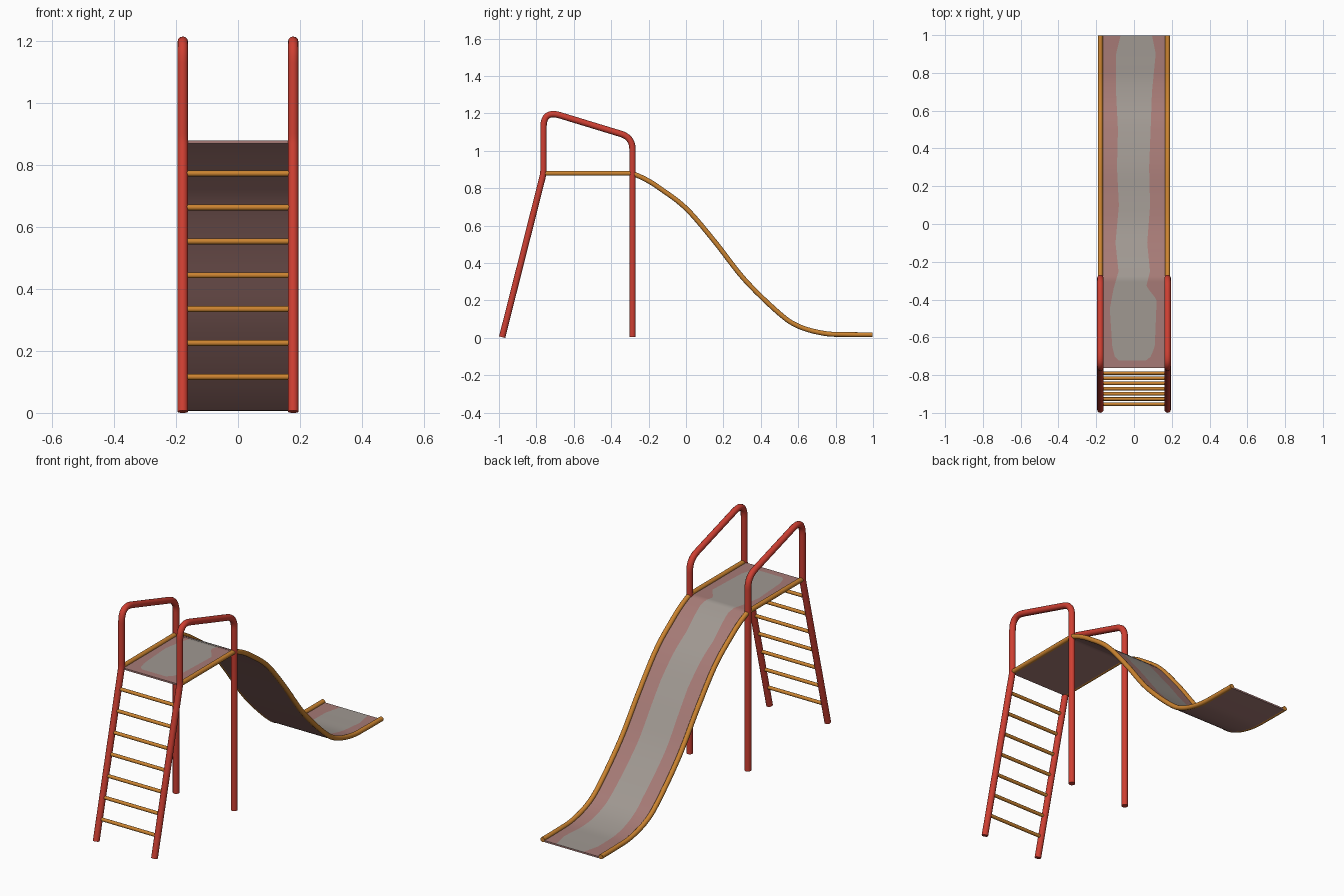
import bpy, bmesh
from mathutils import Vector

if "Cube" in bpy.data.objects:
    bpy.data.objects.remove(bpy.data.objects["Cube"])


def material(name, rgb):
    m = bpy.data.materials.new(name)
    m.diffuse_color = (*rgb, 1)
    m.use_nodes = True
    m.node_tree.nodes["Principled BSDF"].inputs["Base Color"].default_value = m.diffuse_color
    return m


RED = material("red paint", (0.62, 0.05, 0.032))
ORANGE = material("orange paint", (0.60, 0.23, 0.03))
PINK = material("faded pink", (0.38, 0.195, 0.18))
GREY = material("worn grey", (0.35, 0.315, 0.285))

X = 0.178  # half spacing of the side rails


def smooth(obj):
    bpy.ops.object.select_all(action='DESELECT')
    obj.select_set(True)
    bpy.context.view_layer.objects.active = obj
    bpy.ops.object.shade_smooth_by_angle(angle=0.7)


def tube(name, points, radius, mat):
    cu = bpy.data.curves.new(name, 'CURVE')
    cu.dimensions = '3D'
    cu.bevel_depth = radius
    cu.bevel_resolution = 4
    cu.use_fill_caps = True
    sp = cu.splines.new('POLY')
    sp.points.add(len(points) - 1)
    for p, co in zip(sp.points, points):
        p.co = (*co, 1)
    cu.materials.append(mat)
    obj = bpy.data.objects.new(name, cu)
    bpy.context.collection.objects.link(obj)
    bpy.ops.object.select_all(action='DESELECT')
    obj.select_set(True)
    bpy.context.view_layer.objects.active = obj
    bpy.ops.object.convert(target='MESH')
    smooth(bpy.context.view_layer.objects.active)


def fillet(prev, corner, nxt, d, n=8):
    prev, corner, nxt = Vector(prev), Vector(corner), Vector(nxt)
    a = corner + (prev - corner).normalized() * d
    b = corner + (nxt - corner).normalized() * d
    return [tuple(a * (1 - t) ** 2 + corner * 2 * t * (1 - t) + b * t * t)
            for t in (i / n for i in range(n + 1))]


def catmull(pts, n=6):
    p = [Vector(q) for q in pts]
    p = [2 * p[0] - p[1]] + p + [2 * p[-1] - p[-2]]
    out = []
    for i in range(1, len(p) - 2):
        for k in range(n):
            t = k / n
            a, b, c, d = p[i - 1:i + 3]
            out.append(0.5 * (2 * b + (c - a) * t + (2 * a - 5 * b + 4 * c - d) * t ** 2
                              + (3 * b - a - 3 * c + d) * t ** 3))
    return out + [p[-2]]


def lerp(table, y):
    for (y0, v0), (y1, v1) in zip(table, table[1:]):
        if y <= y1:
            return v0 + (v1 - v0) * max(0, (y - y0) / (y1 - y0))
    return table[-1][1]


# Red side frames: ladder leg, handrail and rear post in one bent tube
foot, knee, top1, top2, base = (-0.983, 0.004), (-0.762, 0.88), (-0.762, 1.217), (-0.286, 1.072), (-0.286, 0.005)
frame = [foot, *fillet(foot, knee, top1, 0.02, 4), *fillet(knee, top1, top2, 0.09),
         *fillet(top1, top2, base, 0.065), base]

# Side profile of platform and chute (y, z)
chute = catmull([(-0.286, 0.88), (-0.215, 0.847), (-0.14, 0.80), (0, 0.693), (0.152, 0.517), (0.313, 0.312),
                 (0.5, 0.13), (0.607, 0.06), (0.74, 0.024), (0.86, 0.018), (0.998, 0.017)])
flat = [Vector((-0.762 + 0.476 * i / 24, 0.88)) for i in range(24)]
profile = flat + chute

for side, s in (("left", -1), ("right", 1)):
    tube(side + "_frame", [(s * X, y, z) for y, z in frame], 0.017, RED)
    tube(side + "_slide_rail", [(s * X, p.x, p.y) for p in profile], 0.013, ORANGE)

# Ladder rungs
for i in range(7):
    z = 0.116 + i * 0.1093
    y = foot[0] + (knee[0] - foot[0]) * z / 0.88
    tube(f"rung_{i + 1}", [(-X, y, z), (X, y, z)], 0.0095, ORANGE)

# Slide sheet: pink with a wavy worn grey strip on the top side
left_edge = [(-0.73, -0.07), (-0.71, -0.10), (-0.65, -0.115), (-0.45, -0.128), (-0.35, -0.11), (-0.25, -0.082),
             (-0.1, -0.098), (0.1, -0.08), (0.3, -0.09), (0.5, -0.085), (0.7, -0.095), (0.9, -0.095), (1, -0.07)]
right_edge = [(-0.73, 0.05), (-0.71, 0.085), (-0.65, 0.11), (-0.4, 0.12), (-0.33, 0.065), (-0.25, 0.085),
              (-0.1, 0.07), (0.1, 0.085), (0.3, 0.08), (0.5, 0.088), (0.7, 0.095), (0.9, 0.115), (1, 0.095)]
bm = bmesh.new()
rows = []
for i, p in enumerate(profile):
    t = (profile[min(i + 1, len(profile) - 1)] - profile[max(i - 1, 0)]).normalized()
    n = Vector((-t.y, t.x))
    xs = (-X, lerp(left_edge, p.x), lerp(right_edge, p.x), X)
    up, lo = p - n * 0.002, p - n * 0.011
    rows.append([bm.verts.new((x, up.x, up.y)) for x in xs]
                + [bm.verts.new((x, lo.x, lo.y)) for x in reversed(xs)])
for a, b in zip(rows, rows[1:]):
    for k in range(8):
        f = bm.faces.new((a[k], a[(k + 1) % 8], b[(k + 1) % 8], b[k]))
        f.material_index = 1 if k == 1 and a[0].co.y > -0.735 else 0
bm.faces.new(rows[0])
bm.faces.new(rows[-1])
bmesh.ops.recalc_face_normals(bm, faces=bm.faces)
mesh = bpy.data.meshes.new("slide_sheet")
bm.to_mesh(mesh)
bm.free()
mesh.materials.append(PINK)
mesh.materials.append(GREY)
sheet = bpy.data.objects.new("slide_sheet", mesh)
bpy.context.collection.objects.link(sheet)
smooth(sheet)
